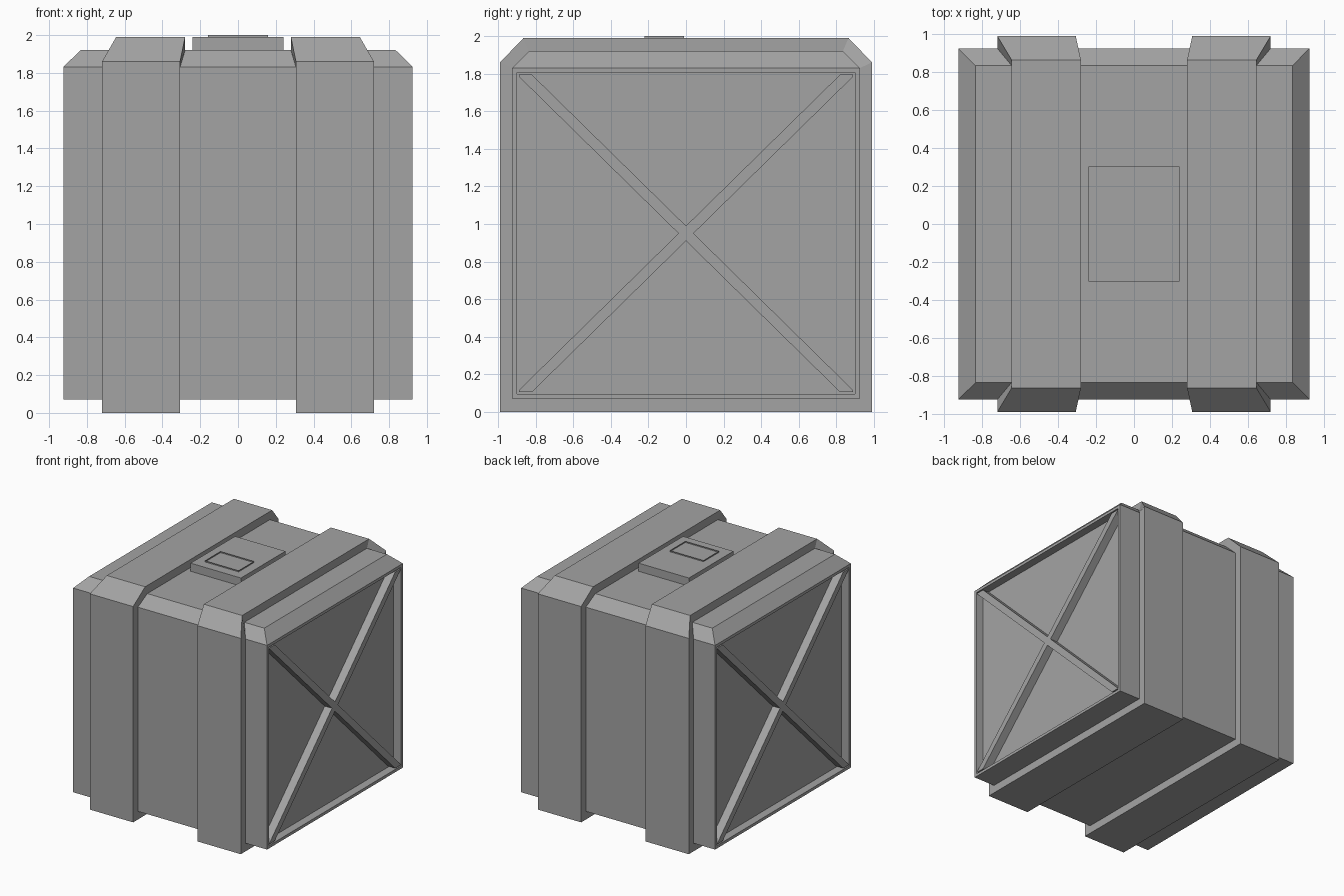
import bpy, bmesh

cube = bpy.data.objects.get("Cube")
if cube:
    bpy.data.objects.remove(cube, do_unlink=True)

grey = bpy.data.materials.new("plain grey")
grey.use_nodes = True
colour = (0.37, 0.37, 0.37, 1)
grey.diffuse_color = colour
grey.node_tree.nodes["Principled BSDF"].inputs["Base Color"].default_value = colour


def finish(name, bm):
    bmesh.ops.recalc_face_normals(bm, faces=bm.faces[:])
    mesh = bpy.data.meshes.new(name)
    bm.to_mesh(mesh)
    bm.free()
    mesh.materials.append(grey)
    obj = bpy.data.objects.new(name, mesh)
    bpy.context.collection.objects.link(obj)


def bridge(bm, a, b):
    """Join two equal closed loops with quads."""
    n = len(a)
    for i in range(n):
        j = (i + 1) % n
        bm.faces.new((a[i], a[j], b[j], b[i]))


def rectangle(bm, hx, hy, z, cy=0):
    return [bm.verts.new((sx * hx, cy + sy * hy, z))
            for sx, sy in ((-1, -1), (1, -1), (1, 1), (-1, 1))]


# Body with chamfered top and a shallow recess in each end
WALL, LOW, SHOULDER, INNER, LID = 0.925, 0.07, 1.83, 0.835, 1.92
RECESS = 0.07
bm = bmesh.new()
loops = [rectangle(bm, WALL, WALL, LOW), rectangle(bm, WALL, WALL, SHOULDER),
         rectangle(bm, INNER, INNER, LID)]
bm.faces.new(loops[0])
bm.faces.new(loops[-1])
for a, b in zip(loops, loops[1:]):
    bridge(bm, a, b)
bmesh.ops.recalc_face_normals(bm, faces=bm.faces[:])
for face in [f for f in bm.faces if abs(f.normal.x) > 0.9]:
    side = 1 if face.normal.x > 0 else -1
    bmesh.ops.inset_individual(bm, faces=[face], thickness=0.035)
    # push the inset panel inward, leaving straight walls
    panel = bmesh.ops.extrude_discrete_faces(bm, faces=[face])["faces"][0]
    for v in panel.verts:
        v.co.x -= side * RECESS
finish("crate_body", bm)

# Crossed braces, flush with the rim of each end
CENTRE = (LOW + SHOULDER) / 2
quarter = [(0, 0.04), (0.82, 0.845), (0.89, 0.845), (0.89, 0.835), (0.04, 0)]
half = quarter + [(y, -z) for y, z in reversed(quarter[:-1])]
outline = half + [(-y, z) for y, z in reversed(half[1:-1])]
for name, side in (("left_cross_brace", 1), ("right_cross_brace", -1)):
    bm = bmesh.new()
    outer, inner = [[bm.verts.new((side * x, y, CENTRE + z)) for y, z in outline]
                    for x in (WALL, WALL - RECESS)]
    bm.faces.new(outer)
    bridge(bm, outer, inner)
    finish(name, bm)

# Straps wrapped around the body, narrower and closer together on top
outer_path = [(0.99, 0), (0.99, 1.86), (0.865, 1.99)]
inner_path = [(WALL, LOW), (WALL, SHOULDER), (INNER, LID)]
LEG, TOP = (0.307, 0.72), (0.28, 0.645)
for name, side in (("left_strap", 1), ("right_strap", -1)):
    bm = bmesh.new()
    rings = []
    for path, edge in ((inner_path, 0), (outer_path, 0), (outer_path, 1), (inner_path, 1)):
        full = path + [(-y, z) for y, z in reversed(path)]
        rings.append([bm.verts.new((side * (TOP if z > 1.9 else LEG)[edge], y, z))
                      for y, z in full])
    for i in range(4):
        bridge(bm, rings[i], rings[(i + 1) % 4])
    finish(name, bm)

# Raised plate on the lid
bm = bmesh.new()
base, top = rectangle(bm, 0.24, 0.303, LID), rectangle(bm, 0.24, 0.303, 1.99)
bridge(bm, base, top)
bm.faces.new(top)
bm.faces.new(base)
finish("lid_plate", bm)

# Thin upright lip on the plate
bm = bmesh.new()
bridge(bm, rectangle(bm, 0.16, 0.105, 1.99, -0.115), rectangle(bm, 0.16, 0.105, 2.0, -0.115))
finish("plate_lip", bm)
